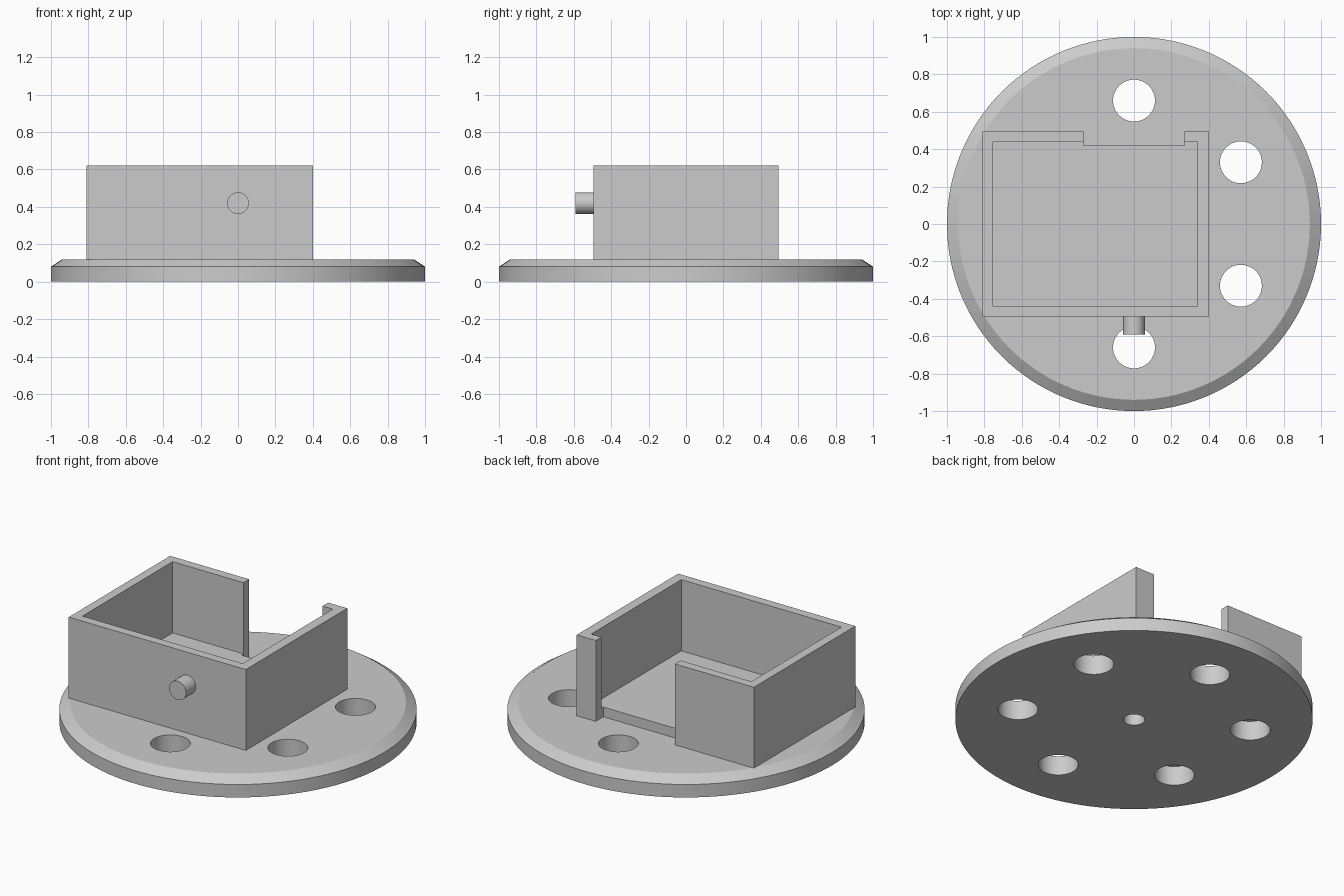
import bpy, bmesh, math
from mathutils import Matrix, Vector

cube = bpy.data.objects.get("Cube")
if cube:
    bpy.data.objects.remove(cube, do_unlink=True)

COLOR = (0.6, 0.6, 0.6, 1.0)
grey = bpy.data.materials.new("plain grey")
grey.use_nodes = True
grey.diffuse_color = COLOR
grey.node_tree.nodes["Principled BSDF"].inputs["Base Color"].default_value = COLOR

BASE_TOP, BOX_TOP = 0.12, 0.62


def finish(name, bm):
    mesh = bpy.data.meshes.new(name)
    bm.to_mesh(mesh)
    bm.free()
    mesh.materials.append(grey)
    obj = bpy.data.objects.new(name, mesh)
    bpy.context.collection.objects.link(obj)
    return obj


def block(name, low, high):
    low, high = Vector(low), Vector(high)
    bm = bmesh.new()
    bmesh.ops.create_cube(bm, size=1, matrix=Matrix.Translation((low + high) / 2)
                          @ Matrix.Diagonal((*(high - low), 1)))
    return finish(name, bm)


def cylinder(name, radius, depth, matrix, segments=48):
    bm = bmesh.new()
    bmesh.ops.create_cone(bm, cap_ends=True, segments=segments, radius1=radius,
                          radius2=radius, depth=depth, matrix=matrix)
    return finish(name, bm)


def activate(obj):
    bpy.ops.object.select_all(action='DESELECT')
    obj.select_set(True)
    bpy.context.view_layer.objects.active = obj


def cut(obj, cutters):
    activate(obj)
    for cutter in cutters:
        cutter.hide_render = True
        mod = obj.modifiers.new("cut", 'BOOLEAN')
        mod.operation, mod.solver, mod.object = 'DIFFERENCE', 'EXACT', cutter
        bpy.ops.object.modifier_apply(modifier=mod.name)
        bpy.data.objects.remove(cutter, do_unlink=True)


def smooth(obj):
    activate(obj)
    bpy.ops.object.shade_smooth_by_angle(angle=math.radians(25))


# Round base: rim profile spun about the vertical axis
bm = bmesh.new()
profile = [(0, 0), (1, 0), (1, 0.08), (0.94, BASE_TOP), (0, BASE_TOP)]
verts = [bm.verts.new((r, 0, z)) for r, z in profile]
edges = [bm.edges.new(pair) for pair in zip(verts, verts[1:])]
bmesh.ops.spin(bm, geom=verts + edges, cent=(0, 0, 0), axis=(0, 0, 1),
               angle=math.tau, steps=128, use_duplicate=False)
bmesh.ops.remove_doubles(bm, verts=bm.verts, dist=0.0001)
bmesh.ops.dissolve_limit(bm, angle_limit=0.001, verts=bm.verts, edges=bm.edges)
bmesh.ops.recalc_face_normals(bm, faces=bm.faces)
base = finish("round_base", bm)

# Ring of six bolt holes and the small centre hole
holes = []
for i in range(6):
    a = math.radians(30 + 60 * i)
    spot = Vector((0.66 * math.cos(a), 0.66 * math.sin(a), 0.06))
    holes.append(cylinder("hole_cutter", 0.112, 0.4, Matrix.Translation(spot)))
holes.append(cylinder("hole_cutter", 0.06, 0.4, Matrix.Translation((0, 0, 0.06))))
cut(base, holes)
smooth(base)

# Open-topped box with a slot through its back wall
box = block("open_box", (-0.81, -0.495, BASE_TOP), (0.4, 0.495, BOX_TOP))
cut(box, [
    block("cavity_cutter", (-0.755, -0.44, BASE_TOP + 0.06), (0.34, 0.44, 1)),
    block("slot_cutter", (-0.27, 0.42, 0), (0.27, 0.8, 1)),
])

# Front peg
peg = cylinder("front_peg", 0.058, 0.11, Matrix.Translation((0, -0.535, 0.42))
               @ Matrix.Rotation(math.pi / 2, 4, 'X'))
smooth(peg)
